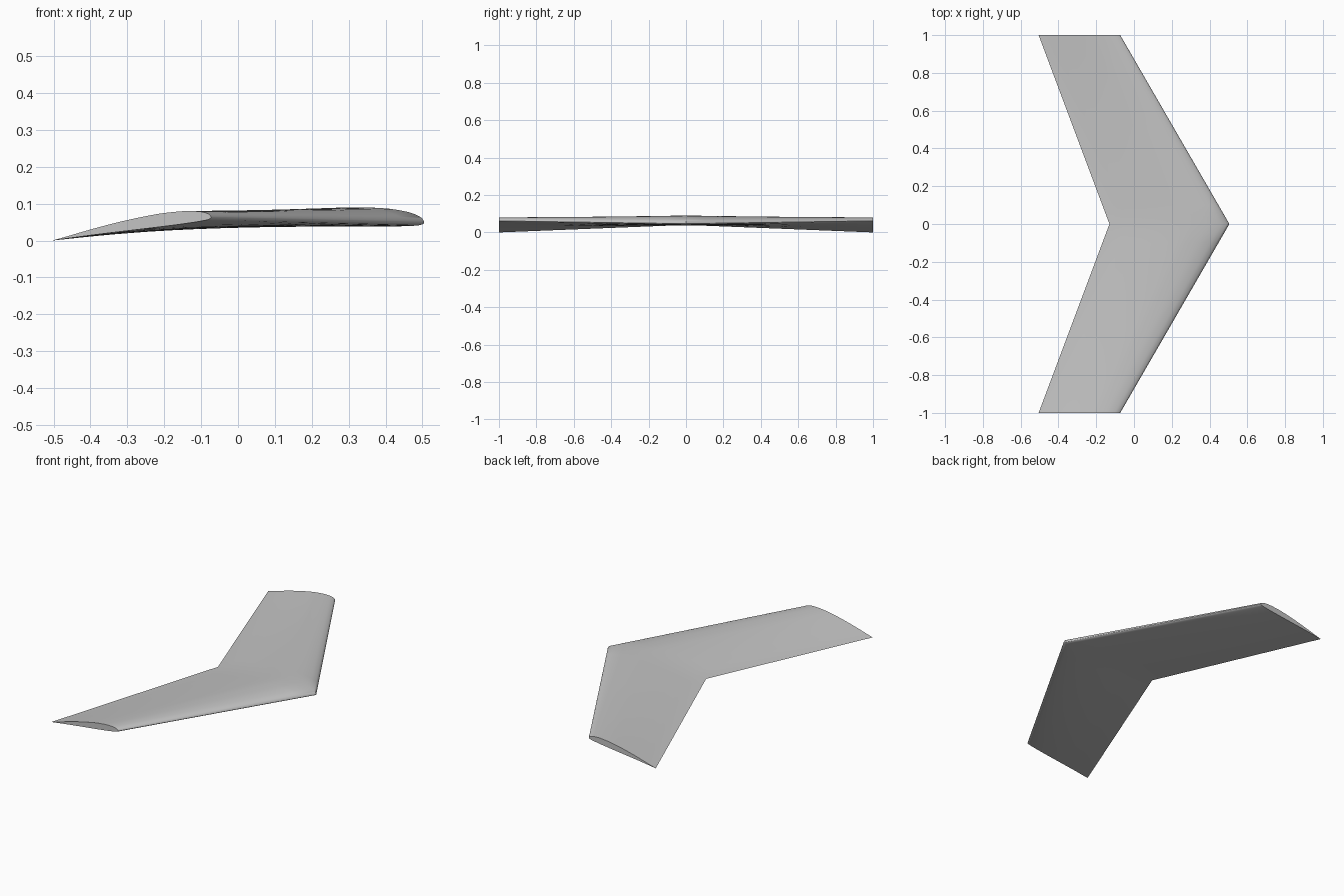
import bpy
import bmesh
from mathutils import Vector

cube = bpy.data.objects.get("Cube")
if cube:
    bpy.data.objects.remove(cube)

# Airfoil in chord fractions: trailing edge, over the top, round the nose, back underneath
AIRFOIL = [(1, 0), (.9, .013), (.8, .028), (.65, .047), (.5, .061), (.35, .069),
           (.25, .068), (.15, .061), (.07, .046), (.03, .031), (.01, .018), (0, 0),
           (.01, -.008), (.04, -.013), (.15, -.015), (.3, -.013), (.5, -.008),
           (.7, -.003), (.85, -.001), (1, 0)]
# Leading and trailing edge ends (root and tip); the tip is washed out
ROOT_LE, ROOT_TE = Vector((.505, 0, .049)), Vector((-.13, 0, .04))
TIP_LE, TIP_TE = Vector((-.073, 1, .063)), Vector((-.505, 1, 0))
STATIONS = 10


def smooth_profile(points, steps=3):
    """Closed Catmull-Rom outline with a sharp trailing edge."""
    pts = [Vector(p) for p in points]
    pts = [pts[0]] + pts + [pts[-1]]
    out = []
    for a, b, c, d in zip(pts, pts[1:], pts[2:], pts[3:]):
        for i in range(steps):
            t = i / steps
            out.append(.5 * (2 * b + (c - a) * t + (2 * a - 5 * b + 4 * c - d) * t ** 2
                             + (3 * b - a - 3 * c + d) * t ** 3))
    return out


def section(bm, profile, span):
    """One airfoil ring at a span position from -1 to 1."""
    t = abs(span)
    le, te = ROOT_LE.lerp(TIP_LE, t), ROOT_TE.lerp(TIP_TE, t)
    chord = te - le
    ring = []
    for f, h in profile:
        p = le + chord * f
        ring.append(bm.verts.new((p.x, span, p.z + h * chord.length)))
    return ring


# Swept wing lofted from tip to tip
bm = bmesh.new()
profile = smooth_profile(AIRFOIL)
rings = [section(bm, profile, i / STATIONS) for i in range(-STATIONS, STATIONS + 1)]
for a, b in zip(rings, rings[1:]):
    for i in range(len(a)):
        j = (i + 1) % len(a)
        bm.faces.new((a[i], a[j], b[j], b[i]))
# Flat tip caps
bm.faces.new(rings[0])
bm.faces.new(rings[-1])
bmesh.ops.recalc_face_normals(bm, faces=bm.faces)

mesh = bpy.data.meshes.new("swept_wing")
bm.to_mesh(mesh)
bm.free()
wing = bpy.data.objects.new("swept_wing", mesh)
bpy.context.collection.objects.link(wing)

# Plain grey skin
mat = bpy.data.materials.new("wing_grey")
mat.use_nodes = True
grey = (.55, .55, .55, 1)
mat.diffuse_color = grey
mat.node_tree.nodes["Principled BSDF"].inputs["Base Color"].default_value = grey
mesh.materials.append(mat)

bpy.ops.object.select_all(action='DESELECT')
wing.select_set(True)
bpy.context.view_layer.objects.active = wing
bpy.ops.object.shade_smooth_by_angle(angle=.6)
